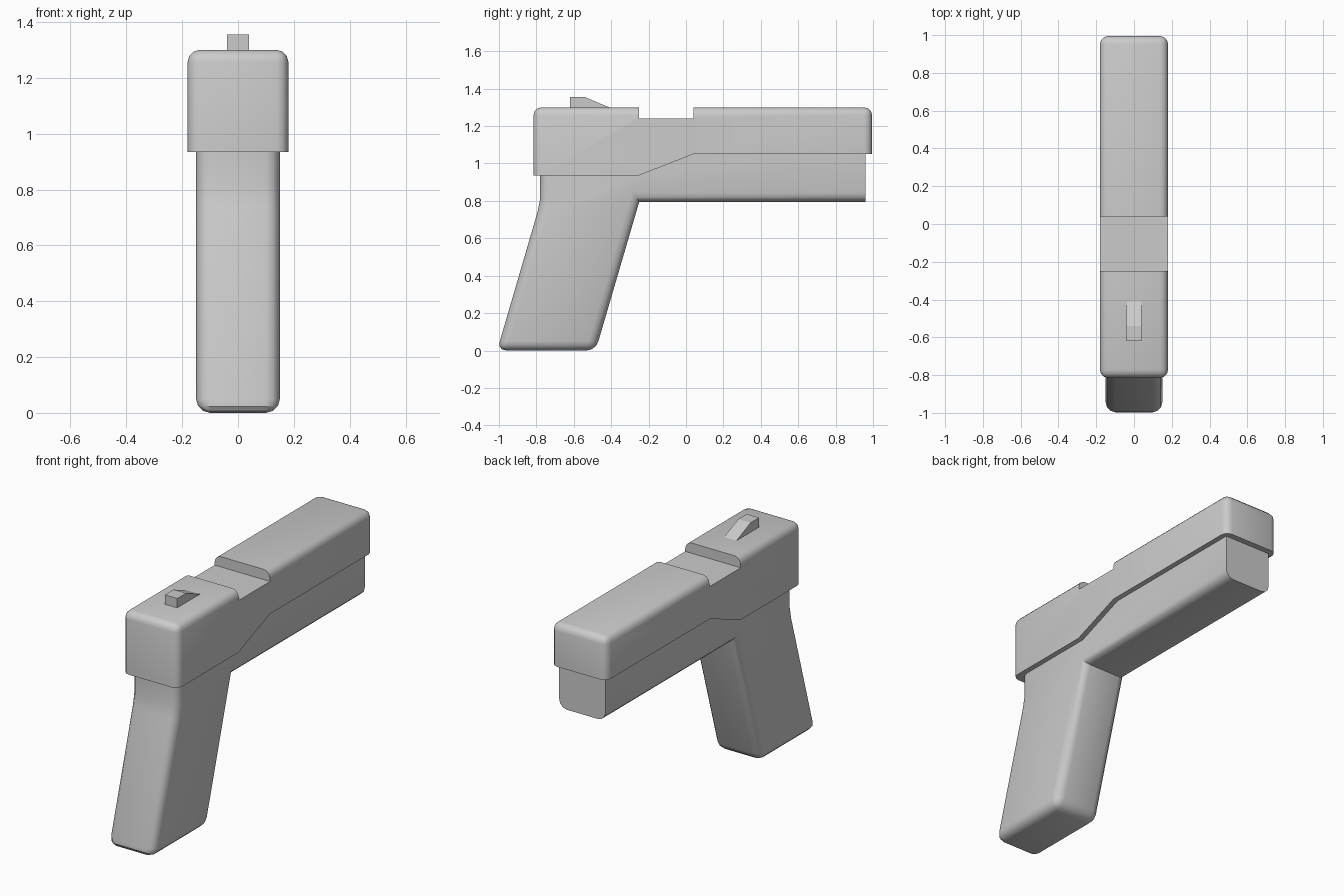
import bpy, bmesh
from math import radians

if "Cube" in bpy.data.objects:
    bpy.data.objects.remove(bpy.data.objects["Cube"])


def extrude_profile(name, profile, half_width, bevel=0.0, pick=None):
    """Extrude a (y, z) outline across x and round the edges chosen by pick."""
    bm = bmesh.new()
    face = bm.faces.new([bm.verts.new((-half_width, y, z)) for y, z in profile])
    ext = bmesh.ops.extrude_face_region(bm, geom=[face])
    new = [v for v in ext["geom"] if isinstance(v, bmesh.types.BMVert)]
    bmesh.ops.translate(bm, verts=new, vec=(2 * half_width, 0, 0))
    bmesh.ops.recalc_face_normals(bm, faces=bm.faces)
    if pick:
        edges = [e for e in bm.edges if pick(e.verts[0].co, e.verts[1].co)]
        bmesh.ops.bevel(bm, geom=edges, offset=bevel, segments=3, profile=0.5,
                        affect='EDGES', clamp_overlap=False)
    mesh = bpy.data.meshes.new(name)
    bm.to_mesh(mesh)
    bm.free()
    obj = bpy.data.objects.new(name, mesh)
    bpy.context.collection.objects.link(obj)
    return obj


def smooth(obj):
    bpy.ops.object.select_all(action='DESELECT')
    obj.select_set(True)
    bpy.context.view_layer.objects.active = obj
    bpy.ops.object.shade_smooth_by_angle(angle=radians(35))


# Upper slide: top and upright corner edges rounded, underside sharp
def slide_edges(a, b):
    top = a.z > 1.29 and b.z > 1.29
    upright = abs(a.z - b.z) > 0.2 and abs(a.y - b.y) < 0.01
    return top or upright


slide = extrude_profile("slide", [
    (-0.815, 0.935), (-0.255, 0.935), (0.04, 1.05),
    (0.995, 1.05), (0.995, 1.30), (-0.815, 1.30)], 0.18, 0.042, slide_edges)

# Notch across the top of the slide
cutter = extrude_profile("notch_cutter", [
    (-0.25, 1.24), (0.04, 1.24), (0.04, 1.4), (-0.25, 1.4)], 0.3)
cutter.hide_render = True
cutter.hide_set(True)
cut = slide.modifiers.new("notch", 'BOOLEAN')
cut.operation = 'DIFFERENCE'
cut.solver = 'EXACT'
cut.object = cutter


# Lower frame and raked grip: rounded except at the seam and the far end
def frame_edges(a, b):
    seam = a.z > 0.92 and b.z > 0.92
    far_end = a.y > 0.95 and b.y > 0.95
    across = abs(a.x - b.x) > 0.1
    return not seam and not far_end and (not across or max(a.z, b.z) < 0.1)


frame = extrude_profile("frame_and_grip", [
    (-0.78, 0.94), (-0.78, 0.81), (-0.794, 0.74), (-1.01, 0.0), (-0.483, 0.0),
    (-0.25, 0.795), (0.96, 0.795), (0.96, 1.055), (0.04, 1.055),
    (-0.255, 0.94)], 0.15, 0.05, frame_edges)

# Small wedge sight
extrude_profile("sight", [
    (-0.62, 1.29), (-0.41, 1.29), (-0.41, 1.30), (-0.54, 1.355),
    (-0.62, 1.355)], 0.04)

for part in (slide, frame):
    smooth(part)
